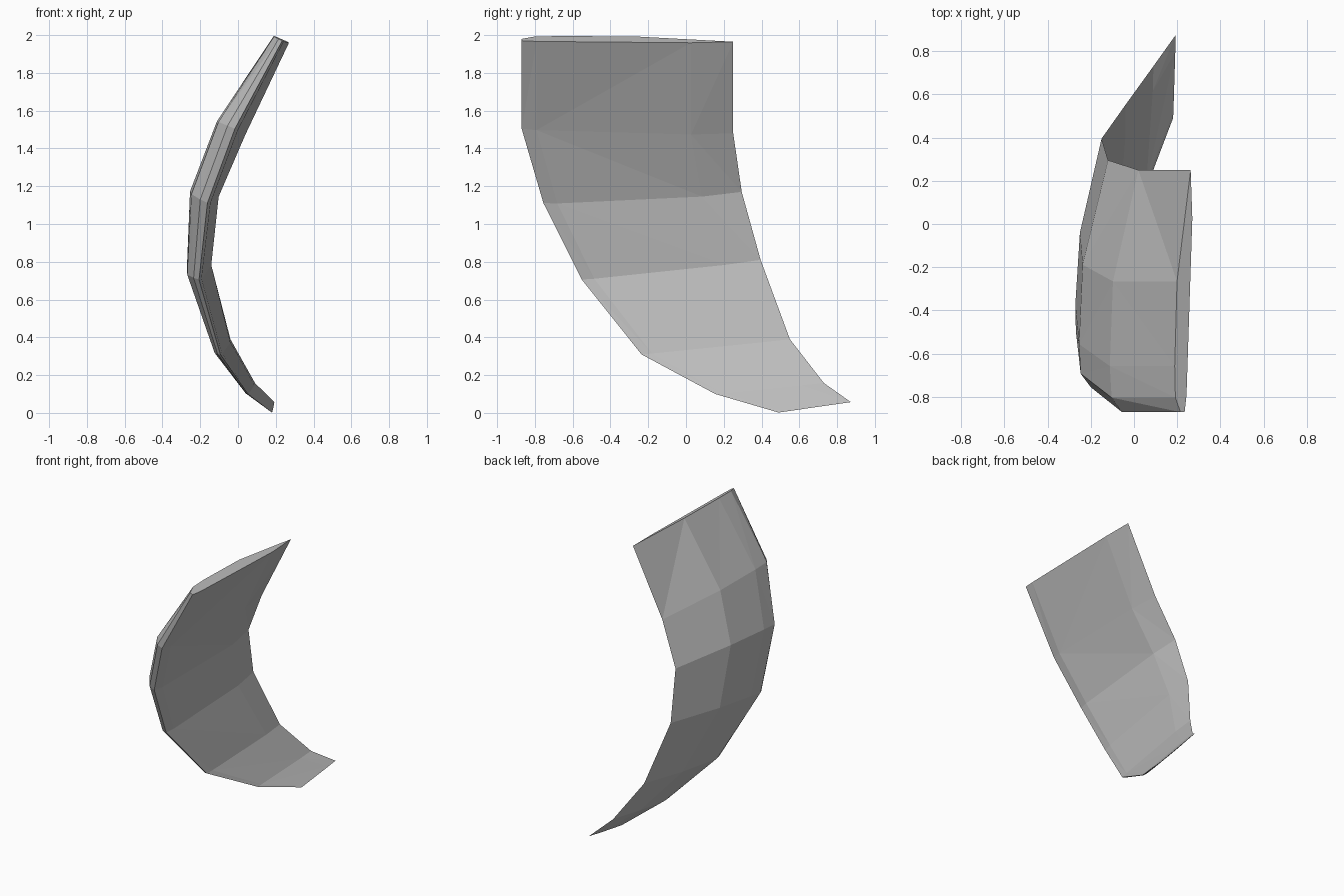
import bpy
import bmesh
from mathutils import Vector

cube = bpy.data.objects.get("Cube")
if cube:
    bpy.data.objects.remove(cube, do_unlink=True)

# Plain grey material
grey = bpy.data.materials.new("plain grey")
grey.use_nodes = True
colour = (0.5, 0.5, 0.5, 1)
grey.diffuse_color = colour
grey.node_tree.nodes["Principled BSDF"].inputs["Base Color"].default_value = colour

# Cross-section: position from back edge to front edge, and sideways bulge
profile = [(0, 0), (0.46, -1), (0.81, -0.95), (0.94, -0.78),
           (1, -0.22), (1, 0.2), (0.93, 0.33), (0.2, 0.33)]

# Stations down the plate: back edge, front edge, bulge, tilt
stations = [
    ((0.262, 0.25, 1.965), (0.225, -0.87, 1.975), 0.046, 0.5),
    ((0.02, 0.25, 1.48), (-0.035, -0.87, 1.512), 0.092, 0.42),
    ((-0.12, 0.295, 1.17), (-0.18, -0.755, 1.12), 0.09, 0.5),
    ((-0.15, 0.395, 0.81), (-0.22, -0.552, 0.71), 0.068, 0.3),
    ((-0.04, 0.55, 0.39), (-0.1, -0.235, 0.31), 0.035, 0.1),
    ((0.09, 0.73, 0.158), (0.05, 0.155, 0.1), 0.015, 0),
    ((0.192, 0.873, 0.057), (0.18, 0.49, 0.002), 0.004, 0),
]

# Curved plate: loft the cross-section through the stations
bm = bmesh.new()
rings = []
for back, front, bulge, tilt in stations:
    ring = []
    for along, side in profile:
        offset = Vector((1, 0, -tilt)) * side * bulge
        ring.append(bm.verts.new(Vector(back).lerp(Vector(front), along) + offset))
    rings.append(ring)

count = len(profile)
for row, (top, low) in enumerate(zip(rings, rings[1:])):
    for j in range(count):
        k = (j + 1) % count
        quad = [top[j], top[k], low[k], low[j]]
        if row == 0:
            quad = quad[1:] + quad[:1]
        bm.faces.new(quad)
bmesh.ops.triangulate(bm, faces=bm.faces[:], quad_method='FIXED')

# Closed ends
bm.faces.new(rings[0])
bm.faces.new(list(reversed(rings[-1])))
bmesh.ops.recalc_face_normals(bm, faces=bm.faces[:])

mesh = bpy.data.meshes.new("curved_plate")
bm.to_mesh(mesh)
bm.free()
mesh.materials.append(grey)
plate = bpy.data.objects.new("curved_plate", mesh)
bpy.context.collection.objects.link(plate)
